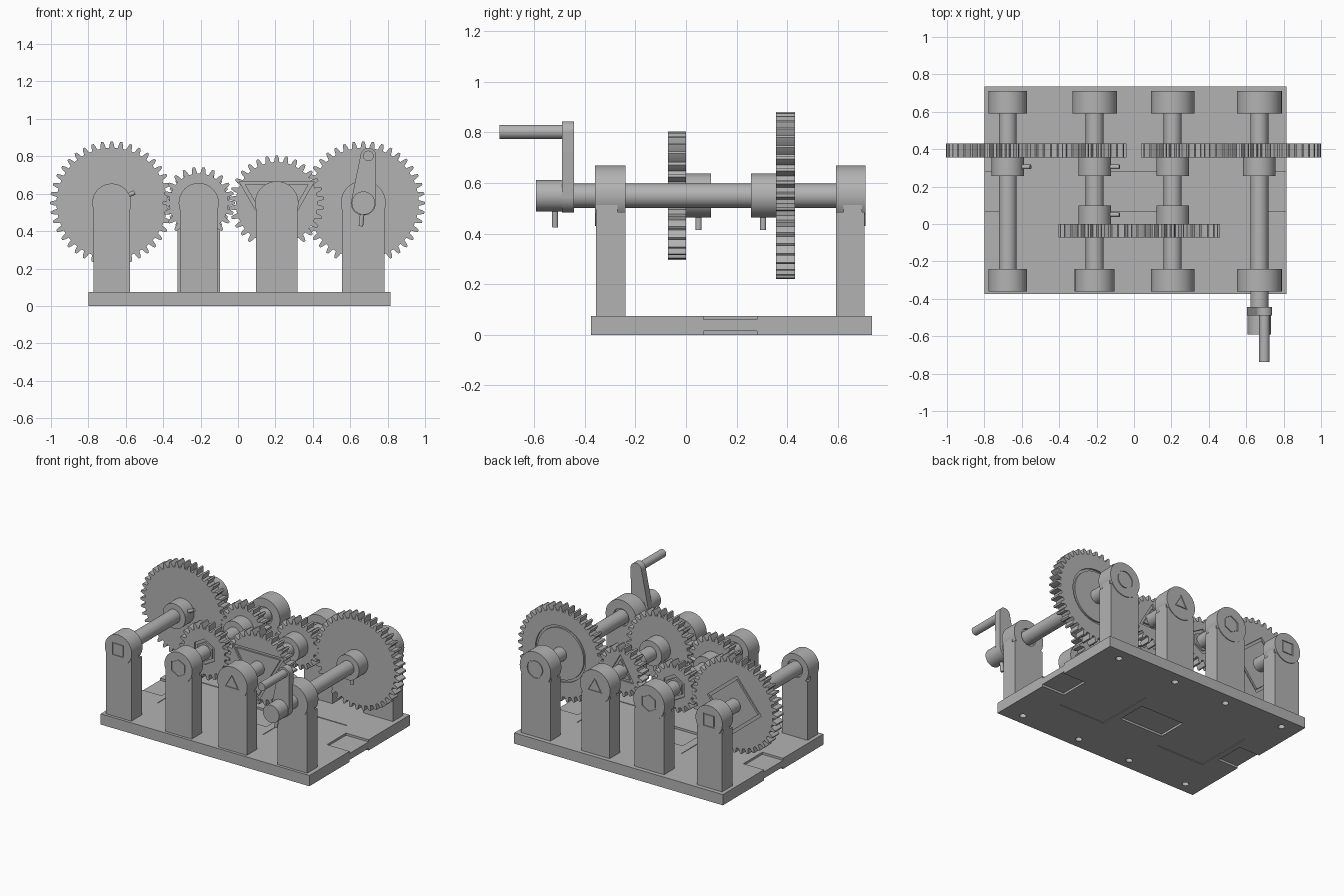
import bpy, bmesh
from math import sin, cos, pi, radians
from mathutils import Vector

if "Cube" in bpy.data.objects:
    bpy.data.objects.remove(bpy.data.objects["Cube"], do_unlink=True)

grey = bpy.data.materials.new("plain_grey")
grey.use_nodes = True
COLOUR = (0.45, 0.45, 0.45, 1)
grey.diffuse_color = COLOUR
grey.node_tree.nodes["Principled BSDF"].inputs["Base Color"].default_value = COLOUR

AXLE_Z = 0.55
AXLE_X = (-0.675, -0.21, 0.207, 0.67)
SYMBOLS = ("square", "hexagon", "triangle", "circle")
SIDES = {"square": 4, "hexagon": 6, "triangle": 3, "circle": 64}


def finish(name, bm):
    bmesh.ops.recalc_face_normals(bm, faces=bm.faces)
    mesh = bpy.data.meshes.new(name)
    bm.to_mesh(mesh)
    bm.free()
    mesh.materials.append(grey)
    obj = bpy.data.objects.new(name, mesh)
    bpy.context.collection.objects.link(obj)
    return obj


def prism(name, points, y0, y1):
    """Extrude an outline in the xz plane from y0 to y1."""
    bm = bmesh.new()
    face = bm.faces.new([bm.verts.new((x, y0, z)) for x, z in points])
    ext = bmesh.ops.extrude_face_region(bm, geom=[face])
    moved = [v for v in ext["geom"] if isinstance(v, bmesh.types.BMVert)]
    bmesh.ops.translate(bm, verts=moved, vec=(0, y1 - y0, 0))
    return finish(name, bm)


def arc(x, z, r, start=0, sweep=2 * pi, n=64):
    steps = n if sweep >= 2 * pi else n - 1
    return [(x + r * cos(start + sweep * i / steps),
             z + r * sin(start + sweep * i / steps)) for i in range(n)]


def disc(name, x, z, r, y0, y1):
    return prism(name, arc(x, z, r), y0, y1)


def box(name, x0, x1, y0, y1, z0, z1):
    return prism(name, [(x0, z0), (x1, z0), (x1, z1), (x0, z1)], y0, y1)


def cut(obj, cutter):
    """Subtract the cutter for good and remove it."""
    mod = obj.modifiers.new("cut", "BOOLEAN")
    mod.operation, mod.solver, mod.object = "DIFFERENCE", "EXACT", cutter
    cutter.hide_render = True
    bpy.context.view_layer.objects.active = obj
    bpy.ops.object.modifier_apply(modifier=mod.name)
    bpy.data.objects.remove(cutter, do_unlink=True)


def engrave(obj, x, face_y, out, symbol, r, width, depth, turn):
    """Groove shaped like the symbol: a pocket with a flush filling."""
    n = SIDES[symbol]
    inner = r - width / cos(pi / n)
    cut(obj, prism("cutter", arc(x, AXLE_Z, r, turn, n=n),
                   face_y - out * depth, face_y + out * 0.02))
    prism(obj.name + "_" + symbol, arc(x, AXLE_Z, inner, turn, n=n),
          face_y - out * (depth + 0.005), face_y)


def set_screw(name, x, y, angle, r0=0.05, r1=0.135):
    direction = Vector((cos(angle), 0, sin(angle)))
    bm = bmesh.new()
    bmesh.ops.create_cone(bm, cap_ends=True, segments=24, radius1=0.012,
                          radius2=0.012, depth=r1 - r0)
    bmesh.ops.rotate(bm, verts=bm.verts,
                     matrix=direction.to_track_quat("Z", "Y").to_matrix())
    bmesh.ops.translate(bm, verts=bm.verts,
                        vec=Vector((x, y, AXLE_Z)) + direction * (r0 + r1) / 2)
    finish(name, bm)


def gear(name, x, y0, y1, teeth, r, phase, hub_side, symbol, sym_r, width, turn, screw):
    module = 2 * r / (teeth + 2)
    root, pitch_r = r - 2.2 * module, r - module
    pitch = 2 * pi / teeth
    profile = ((-0.31, root), (-0.23, pitch_r), (-0.11, r),
               (0.11, r), (0.23, pitch_r), (0.31, root))
    points = [(x + rad * cos(phase + (i + t) * pitch),
               AXLE_Z + rad * sin(phase + (i + t) * pitch))
              for i in range(teeth) for t, rad in profile]
    body = prism(name, points, y0, y1)
    hub_y, face_y = (y1, y0) if hub_side > 0 else (y0, y1)
    engrave(body, x, face_y, -hub_side, symbol, sym_r, width, 0.012, turn)
    disc(name + "_hub", x, AXLE_Z, 0.087, hub_y, hub_y + hub_side * 0.098)
    set_screw(name + "_set_screw", x, hub_y + hub_side * 0.05, screw)


# Base plate with joint recesses, shallow panels and screw holes
base = box("base_plate", -0.80, 0.815, -0.375, 0.735, 0, 0.075)
for z0, z1, p0, p1 in ((-0.02, 0.015, -0.02, 0.004), (0.06, 0.1, 0.071, 0.1)):
    for x0, x1 in ((-0.9, -0.64), (-0.17, 0.17), (0.64, 0.9)):
        cut(base, box("cutter", x0, x1, 0.07, 0.28, z0, z1))
    for x0, x1 in ((-0.6, -0.23), (0.22, 0.58)):
        cut(base, box("cutter", x0, x1, -0.04, 0.38, p0, p1))
for x in AXLE_X:
    for y in (-0.298, 0.65):
        bm = bmesh.new()
        bmesh.ops.create_cone(bm, cap_ends=True, segments=24, radius1=0.022,
                              radius2=0.022, depth=0.1)
        bmesh.ops.translate(bm, verts=bm.verts, vec=(x, y, 0))
        cut(base, finish("cutter", bm))

# Axles and the bearing posts that carry them
FRONT_R, BACK_R = (0.104, 0.107, 0.116, 0.12), (0.104, 0.12, 0.116, 0.12)
TURNS = {"square": pi / 4, "hexagon": pi / 2, "triangle": pi / 2, "circle": 0}
for i, (x, symbol) in enumerate(zip(AXLE_X, SYMBOLS)):
    start = -0.46 if i == 3 else -0.26
    disc(f"axle_{i + 1}", x, AXLE_Z, 0.048, start, 0.61)
    for side, r, inner, outer, out in (("front", FRONT_R[i], -0.24, -0.355, -1),
                                       ("back", BACK_R[i], 0.592, 0.705, 1)):
        name = f"{side}_post_{i + 1}"
        w = r - 0.006
        box(name, x - w, x + w, min(inner, outer), max(inner, outer), 0.07, AXLE_Z - 0.065)
        face = outer + out * 0.005
        bearing = disc(f"{side}_bearing_{i + 1}", x, AXLE_Z, r, inner, face)
        # Upper part of the post, beside the socket, closes against the bearing
        box(name + "_shoulder", x - w, x + w, min(inner + out * 0.03, outer),
            max(inner + out * 0.03, outer - 0.01 * (out > 0)), AXLE_Z - 0.07, AXLE_Z - 0.03)
        cut(bearing, disc("cutter", x, AXLE_Z, 0.06, inner - out * 0.02, inner + out * 0.015))
        if not (i == 3 and side == "front"):
            engrave(bearing, x, face, out, symbol, 0.062, 0.007, 0.006, TURNS[symbol])

# Gear train: four gears at the back, two in front
X1, X2, X3, X4 = AXLE_X
BACK, FRONT = (0.355, 0.43), (-0.072, 0.0)
down = -pi / 2
gear("large_gear_1", X1, *BACK, 40, 0.33, 0, -1, "square", 0.21, 0.018, 0.1, radians(25))
gear("small_gear_2", X2, *BACK, 20, 0.172, pi + pi / 20, -1, "hexagon", 0.09, 0.02, pi / 2, 0.2)
gear("small_gear_3", X3, *BACK, 20, 0.172, pi / 20, -1, "triangle", 0.12, 0.018, pi / 2, down)
gear("large_gear_4", X4, *BACK, 40, 0.33, pi, -1, "circle", 0.195, 0.016, 0, down)
gear("middle_gear_2", X2, *FRONT, 22, 0.193, 0, 1, "hexagon", 0.09, 0.02, pi / 2, 0.2)
gear("middle_gear_3", X3, *FRONT, 30, 0.254, pi + pi / 30, 1, "triangle", 0.232, 0.018, down, down)

# Crank: tapered arm, hub and handle
GRIP_X, GRIP_Z = 0.697, 0.802
lean = pi / 2 - 0.106
prism("crank_arm", arc(GRIP_X, GRIP_Z, 0.042, lean - pi / 2, pi, 32)
      + arc(X4, AXLE_Z, 0.066, lean + pi / 2, pi, 32), -0.49, -0.443)
disc("crank_hub", X4, AXLE_Z, 0.062, -0.592, -0.45)
disc("crank_handle", GRIP_X, GRIP_Z, 0.028, -0.737, -0.46)
set_screw("crank_set_screw", X4, -0.517, radians(-96), 0.03, 0.125)

# Smooth the round walls, keep the edges crisp
for obj in bpy.data.objects:
    if obj.type == "MESH" and grey.name in obj.data.materials:
        bpy.ops.object.select_all(action="DESELECT")
        obj.select_set(True)
        bpy.context.view_layer.objects.active = obj
        bpy.ops.object.shade_smooth_by_angle(angle=radians(20))
